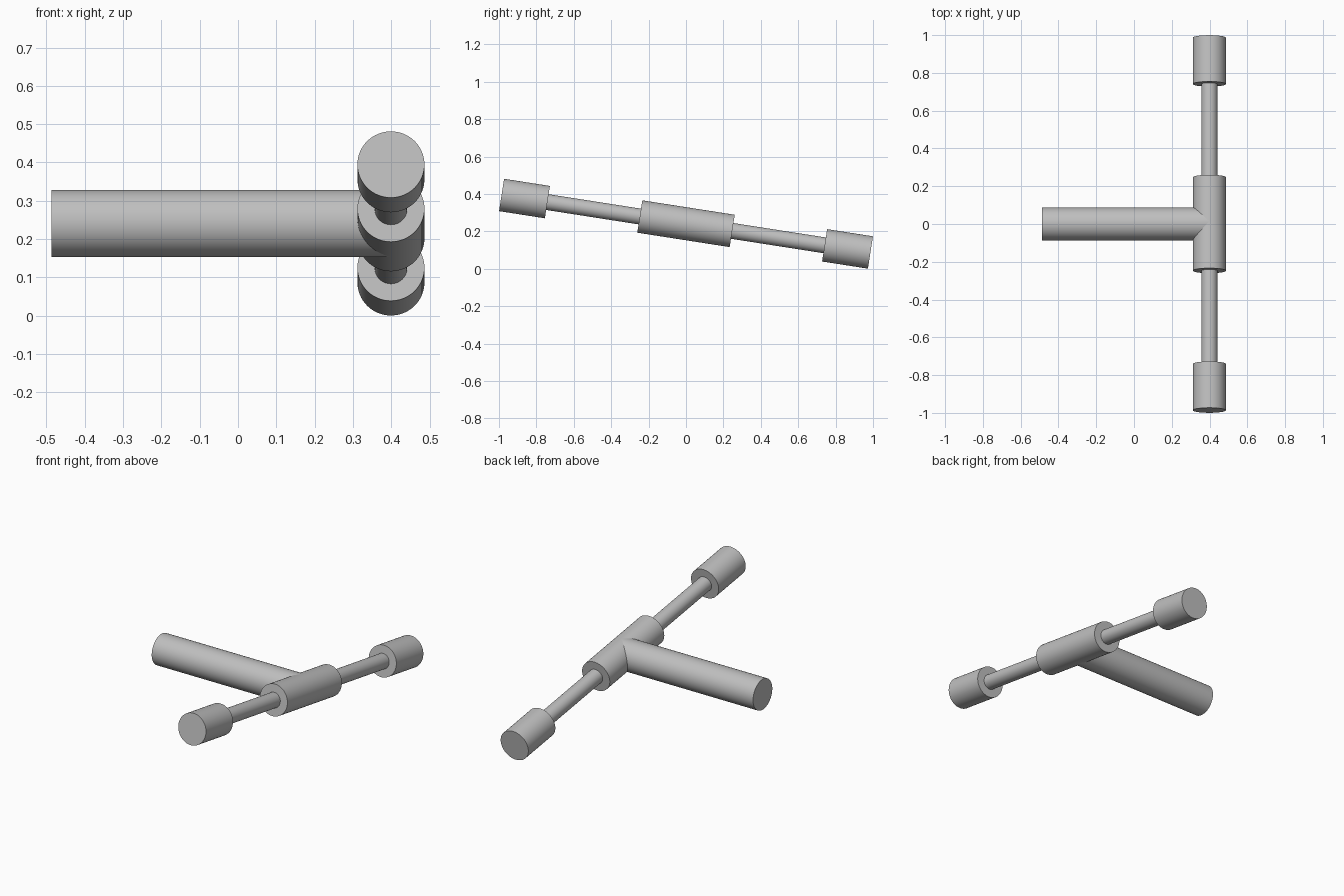
import bpy
import math
from mathutils import Vector

if "Cube" in bpy.data.objects:
    bpy.data.objects.remove(bpy.data.objects["Cube"], do_unlink=True)

# Single plain grey
grey = bpy.data.materials.new("plain_grey")
grey.use_nodes = True
colour = (0.52, 0.52, 0.52, 1)
grey.diffuse_color = colour
grey.node_tree.nodes["Principled BSDF"].inputs["Base Color"].default_value = colour

RADIUS = 0.0875
ROD_RADIUS = 0.0425
TILT = math.radians(8.86)
CENTRE = Vector((0.399, 0, 0.241))
# Unit vector along the tilted bar, rising towards the front
AXIS = Vector((0, -math.cos(TILT), math.sin(TILT)))


def cylinder(name, start, end, radius):
    """Capped round bar between two points."""
    span = end - start
    bpy.ops.mesh.primitive_cylinder_add(
        vertices=64, radius=radius, depth=span.length,
        location=(start + end) / 2,
        rotation=span.to_track_quat('Z', 'Y').to_euler())
    part = bpy.context.object
    part.name = name
    part.data.materials.append(grey)
    bpy.ops.object.shade_smooth_by_angle(angle=math.radians(30))
    return part


def along(distance):
    return CENTRE + AXIS * distance


# Level handle running into the sleeve
cylinder("handle", Vector((-0.487, 0, CENTRE.z)), CENTRE, RADIUS)

# Sleeve at the middle of the tilted bar
cylinder("centre_sleeve", along(-0.25), along(0.25), RADIUS)

# Thin rods and end weights, front and back
for side, sign in (("front", 1), ("back", -1)):
    cylinder(side + "_rod", along(sign * 0.2), along(sign * 0.8), ROD_RADIUS)
    cylinder(side + "_end_weight", along(sign * 0.75), along(sign * 0.998), RADIUS)
